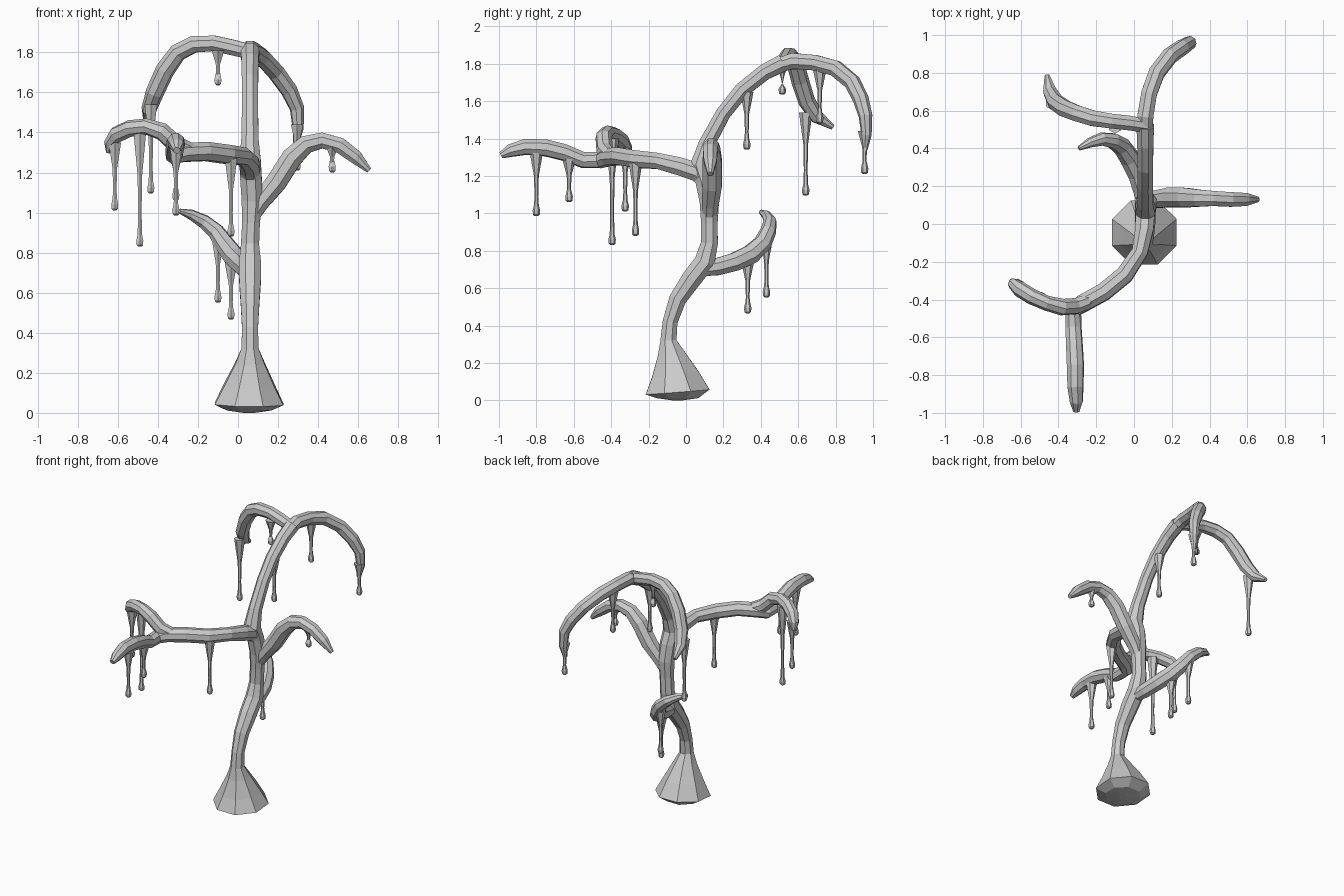
import bpy, bmesh, math
from mathutils import Vector


def tube(name, pts, sides=8):
    """Flat-faced tube through (x, y, z, radius) points, capped at both ends."""
    bm = bmesh.new()
    P = [Vector(p[:3]) for p in pts]
    ref = Vector((1, 0, 0))
    d0 = (P[1] - P[0]).normalized()
    if abs(d0.x) > 0.8:
        ref = Vector((0, 0, 1))
    rings = []
    for i, p in enumerate(P):
        a = (p - P[i - 1]).normalized() if i else d0
        b = (P[i + 1] - p).normalized() if i < len(P) - 1 else a
        t = (a + b).normalized()
        ref = (ref - t * ref.dot(t)).normalized()   # carry the frame along
        side = t.cross(ref)
        ring = []
        for k in range(sides):
            ang = (k + 0.5) * 2 * math.pi / sides
            ring.append(bm.verts.new(p + pts[i][3] * (ref * math.cos(ang) + side * math.sin(ang))))
        rings.append(ring)
    for r, s in zip(rings, rings[1:]):
        for k in range(sides):
            n = (k + 1) % sides
            bm.faces.new((r[k], r[n], s[n], s[k]))
    bm.faces.new(rings[0][::-1])
    bm.faces.new(rings[-1])
    bmesh.ops.recalc_face_normals(bm, faces=bm.faces)
    me = bpy.data.meshes.new(name)
    bm.to_mesh(me)
    bm.free()
    ob = bpy.data.objects.new(name, me)
    bpy.context.collection.objects.link(ob)
    return ob


def drip(x, y, top, bottom):
    """Hanging strand: flared root, thin thread, swollen drop at the end."""
    h = top - bottom
    prof = [(top, .036), (top - .2 * h, .024), (top - .38 * h, .013), (bottom + .3 * h, .010),
            (bottom + .06, .013), (bottom + .03, .020), (bottom + .008, .018), (bottom, .009)]
    tube("drip", [(x, y, z, r) for z, r in prof], 6)


# Trunk with flared foot, leaning back and rising into the crown
tube("trunk", [
    (.055, -.045, 0, .03), (.055, -.045, .012, .12), (.055, -.045, .045, .185),
    (.057, -.06, .14, .135), (.06, -.08, .25, .078), (.06, -.094, .32, .047),
    (.06, -.085, .42, .043), (.06, -.045, .54, .05), (.06, .03, .65, .058),
    (.06, .10, .74, .06), (.06, .125, .84, .049), (.065, .125, .95, .048),
    (.07, .125, 1.06, .056), (.065, .105, 1.17, .058), (.06, .075, 1.26, .058),
    (.06, .11, 1.37, .046), (.06, .20, 1.535, .043), (.06, .30, 1.66, .044),
    (.06, .42, 1.755, .046), (.06, .52, 1.805, .05)])

# Crown branches
tube("crown_right_branch", [
    (.06, .46, 1.78, .04), (.06, .57, 1.815, .046), (.08, .69, 1.805, .045), (.12, .80, 1.775, .046),
    (.19, .89, 1.70, .045), (.255, .935, 1.61, .043), (.295, .96, 1.52, .037),
    (.30, .965, 1.42, .028), (.29, .957, 1.34, .014)])
tube("crown_left_branch", [
    (.07, .52, 1.80, .04), (-.03, .535, 1.825, .042), (-.12, .545, 1.845, .042),
    (-.22, .56, 1.84, .045), (-.30, .585, 1.80, .046), (-.365, .61, 1.71, .048),
    (-.415, .645, 1.60, .046), (-.445, .70, 1.515, .038), (-.46, .785, 1.46, .014)])

# Front bough splitting in two
tube("front_bough", [
    (.06, .12, 1.16, .04), (.06, .06, 1.22, .055), (.055, -.03, 1.25, .052),
    (.03, -.15, 1.28, .046), (-.05, -.27, 1.29, .05), (-.16, -.36, 1.305, .05),
    (-.27, -.42, 1.30, .05), (-.32, -.46, 1.285, .045), (-.32, -.55, 1.285, .044),
    (-.315, -.65, 1.325, .046), (-.31, -.75, 1.35, .047), (-.31, -.86, 1.355, .044),
    (-.305, -.94, 1.335, .036), (-.305, -.99, 1.31, .018)])
tube("front_left_branch", [
    (-.22, -.40, 1.30, .04), (-.31, -.435, 1.34, .045), (-.38, -.44, 1.405, .045),
    (-.46, -.42, 1.43, .04), (-.54, -.385, 1.42, .042), (-.605, -.345, 1.39, .042),
    (-.64, -.315, 1.345, .03), (-.645, -.30, 1.30, .014)])

# Side branches
tube("right_branch", [
    (.06, .125, .96, .035), (.11, .13, 1.05, .048), (.19, .14, 1.15, .056),
    (.27, .14, 1.275, .056), (.34, .137, 1.34, .049), (.42, .135, 1.36, .043),
    (.51, .13, 1.335, .042), (.59, .13, 1.275, .037), (.655, .13, 1.21, .015)])
tube("rear_left_branch", [
    (.06, .08, .70, .04), (.045, .17, .715, .05), (.02, .26, .74, .053),
    (-.02, .345, .78, .055), (-.065, .41, .84, .05), (-.11, .44, .905, .043),
    (-.17, .45, .955, .036), (-.235, .43, .99, .026), (-.292, .40, 1.008, .012)])

# Hanging drips: x, y, top, bottom
for d in [(.06, .325, 1.65, 1.34), (.08, .715, 1.77, 1.48), (.295, .955, 1.44, 1.21),
          (-.10, .515, 1.81, 1.635), (-.435, .64, 1.54, 1.095),
          (.47, .13, 1.33, 1.20), (-.035, .33, .75, .465), (-.10, .43, .87, .55),
          (-.035, -.27, 1.27, .88), (-.31, -.80, 1.33, .985), (-.31, -.625, 1.29, 1.06),
          (-.49, -.395, 1.40, .83), (-.615, -.325, 1.35, 1.01)]:
    drip(*d)
